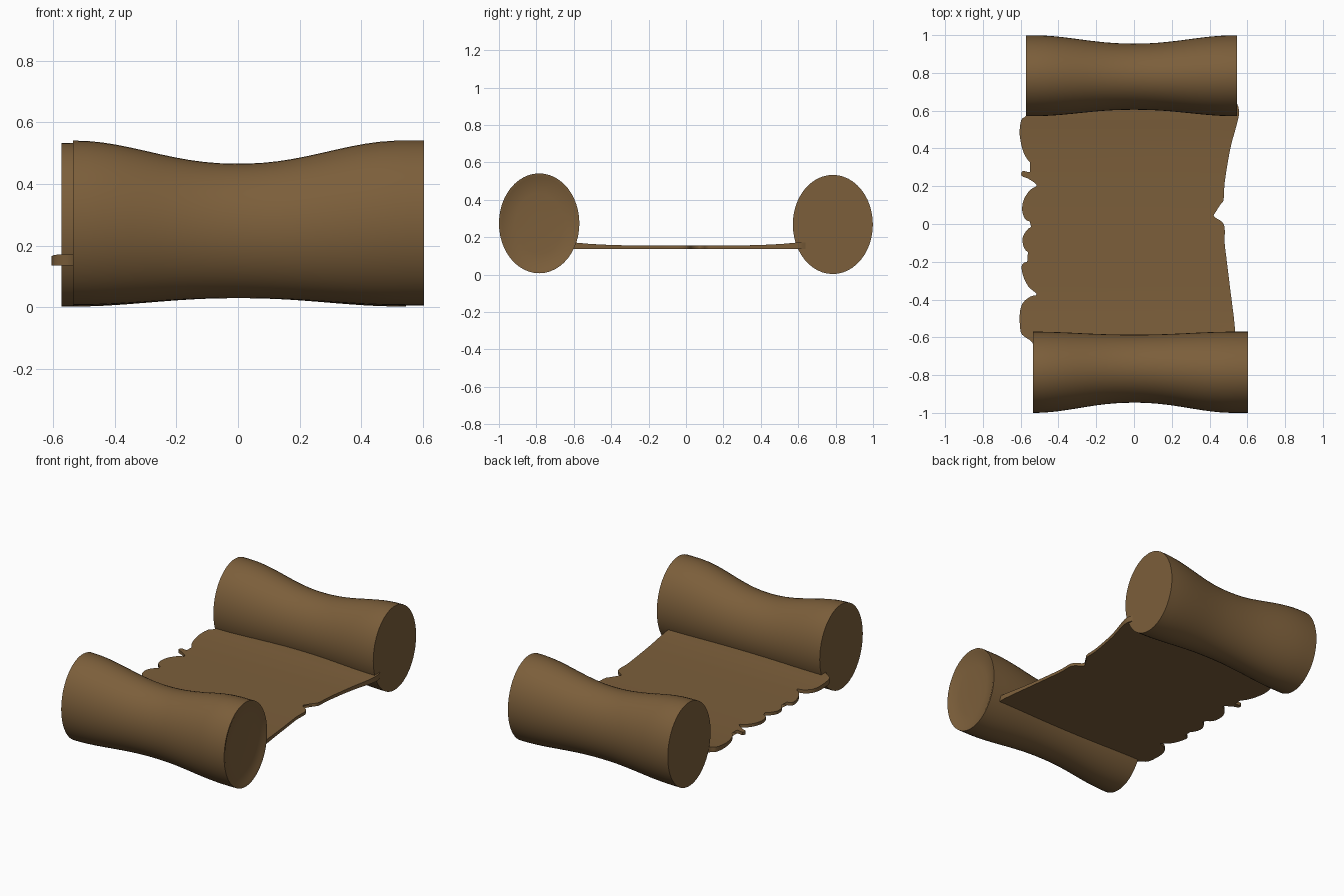
import bpy, bmesh, math

if "Cube" in bpy.data.objects:
    bpy.data.objects.remove(bpy.data.objects["Cube"])

mat = bpy.data.materials.new("parchment_brown")
mat.diffuse_color = (0.200, 0.113, 0.043, 1)
mat.use_nodes = True
mat.node_tree.nodes["Principled BSDF"].inputs["Base Color"].default_value = mat.diffuse_color


def finish(name, bm, angle):
    bmesh.ops.recalc_face_normals(bm, faces=bm.faces)
    me = bpy.data.meshes.new(name)
    bm.to_mesh(me)
    bm.free()
    ob = bpy.data.objects.new(name, me)
    bpy.context.collection.objects.link(ob)
    me.materials.append(mat)
    bpy.ops.object.select_all(action='DESELECT')
    ob.select_set(True)
    bpy.context.view_layer.objects.active = ob
    bpy.ops.object.shade_smooth_by_angle(angle=math.radians(angle))
    return ob


def lerp(a, b, t):
    return a + (b - a) * t


def roll(name, x0, x1, side, end, mid, dish):
    """Waisted oval roll; end and mid are (centre y, centre z, radius y, radius z)."""
    bm = bmesh.new()
    n, rings = 48, 24
    # (x, scale of the cross-section) stations, with an optional dished right end
    stations = [(lerp(x0, x1, i / rings), 1.0) for i in range(rings + 1)]
    if dish:
        stations += [(x1 - 0.004, 0.93), (x1 - 0.012, 0.86), (x1 - 0.018, 0.6), (x1 - 0.02, 0.25)]
    loops = []
    for x, s in stations:
        t = min(1, abs(x) / 0.53)
        w = 0.5 - 0.5 * math.cos(math.pi * t ** 1.1)
        cy, cz, ry, rz = (lerp(m, e, w) for m, e in zip(mid, end))
        loops.append([bm.verts.new((x, side * (cy + s * ry * math.cos(2 * math.pi * k / n)),
                                    cz + s * rz * math.sin(2 * math.pi * k / n))) for k in range(n)])
    for a, b in zip(loops, loops[1:]):
        for k in range(n):
            bm.faces.new((a[k], a[(k + 1) % n], b[(k + 1) % n], b[k]))
    bm.faces.new(loops[0])
    bm.faces.new(loops[-1])
    return finish(name, bm, 35)


# Two rolled ends
roll("front_roll", -0.535, 0.603, -1, (0.785, 0.274, 0.215, 0.267), (0.766, 0.248, 0.180, 0.218), True)
roll("back_roll", -0.572, 0.545, 1, (0.785, 0.268, 0.214, 0.265), (0.780, 0.248, 0.175, 0.218), False)

# Torn outline of the flat sheet: left edge downward, right edge upward
left = [(-.54, .66), (-.57, .575), (-.597, .55), (-.605, .47), (-.585, .38), (-.55, .325), (-.51, .307),
        (-.508, .293), (-.55, .275), (-.59, .28), (-.595, .255), (-.56, .24), (-.515, .205), (-.55, .18),
        (-.583, .13), (-.592, .07), (-.57, .02), (-.513, .005), (-.515, -.005), (-.56, -.025), (-.59, -.075),
        (-.58, -.13), (-.55, -.155), (-.51, -.165), (-.515, -.183), (-.55, -.195), (-.593, -.215),
        (-.588, -.27), (-.56, -.33), (-.515, -.372), (-.55, -.385), (-.59, -.42), (-.605, -.48),
        (-.60, -.57), (-.575, -.60), (-.54, -.625), (-.52, -.68)]
right = [(.53, -.68), (.535, -.56), (.51, -.35), (.488, -.17), (.48, -.10), (.48, -.02), (.465, .012),
         (.43, .035), (.41, .068), (.43, .095), (.472, .12), (.48, .22), (.51, .40), (.545, .53),
         (.557, .60), (.535, .66)]


def smooth(pts, steps=3):
    """Catmull-Rom through the points."""
    out = []
    for i in range(len(pts) - 1):
        p = [pts[max(0, min(len(pts) - 1, i + d))] for d in (-1, 0, 1, 2)]
        for s in range(steps):
            t = s / steps
            out.append([0.5 * (2 * b + (c - a) * t + (2 * a - 5 * b + 4 * c - d) * t * t
                               + (3 * b - a - 3 * c + d) * t ** 3) for a, b, c, d in zip(*p)])
    return out + [pts[-1]]


bm = bmesh.new()
face = bm.faces.new([bm.verts.new((x, y, 0.136)) for x, y in smooth(left) + smooth(right)])
bmesh.ops.triangulate(bm, faces=[face])
for i in range(-9, 10):
    bmesh.ops.bisect_plane(bm, geom=bm.verts[:] + bm.edges[:] + bm.faces[:],
                           plane_co=(0, i * 0.066 + 0.001, 0), plane_no=(0, 1, 0))
ext = bmesh.ops.extrude_face_region(bm, geom=bm.faces[:], use_keep_orig=True)
# The top surface rises gently toward the rolls
for v in (g for g in ext["geom"] if isinstance(g, bmesh.types.BMVert)):
    v.co.z = 0.155 + 0.017 * min(1, abs(v.co.y) / 0.6) ** 4
finish("parchment_sheet", bm, 40)
